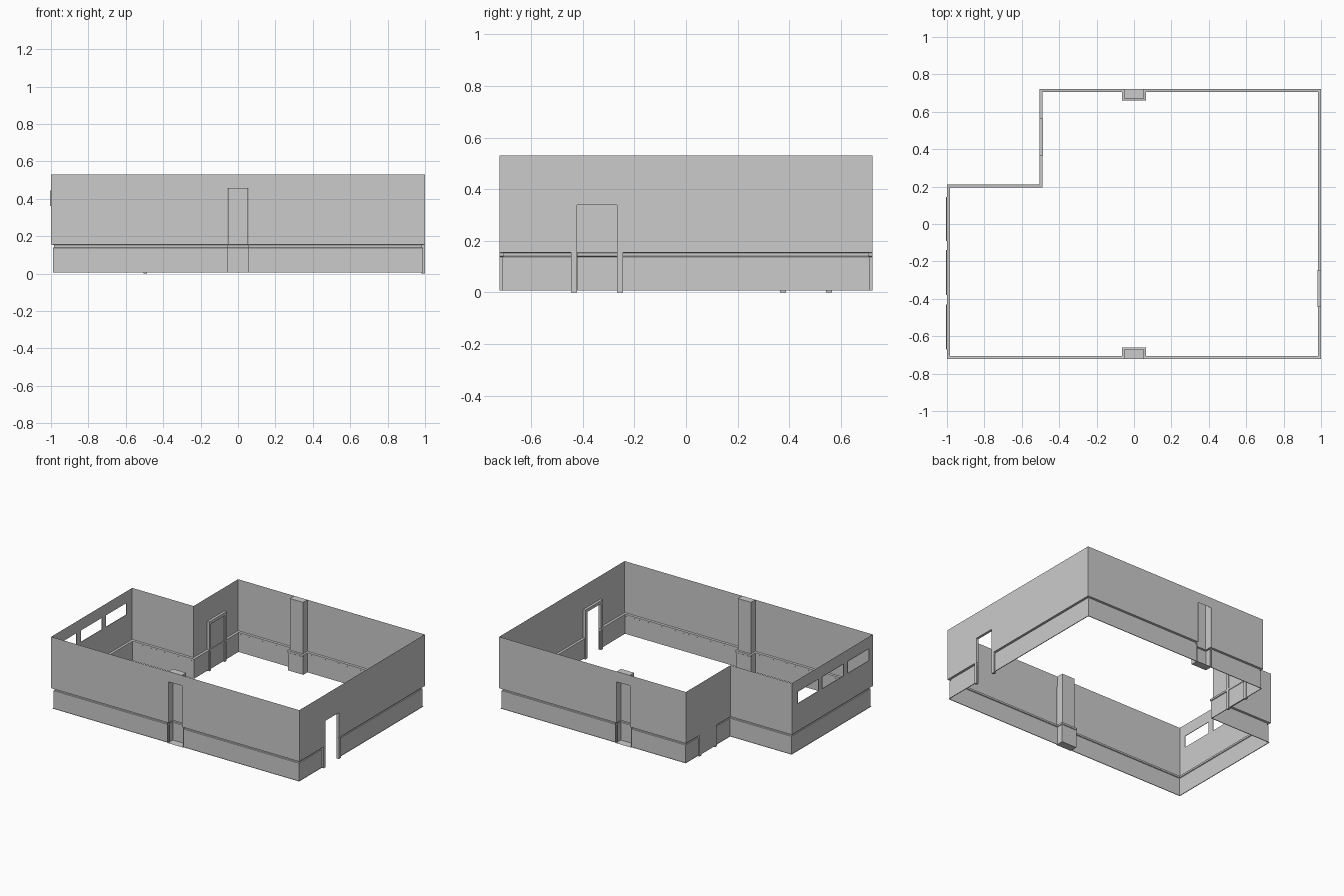
import bpy, bmesh
from mathutils import Vector

if "Cube" in bpy.data.objects:
    bpy.data.objects.remove(bpy.data.objects["Cube"])

TOP, X, Y = 0.53, 1.0, 0.722


def finish(name, bm):
    me = bpy.data.meshes.new(name)
    bm.to_mesh(me)
    bm.free()
    ob = bpy.data.objects.new(name, me)
    bpy.context.collection.objects.link(ob)
    return ob


def sweep(name, path, profile, closed, holes=()):
    """Sweep (inward offset, z) profile along an axis-aligned path, skipping faces in holes."""
    pts = [Vector(p) for p in path]
    n = len(pts)
    segs = n if closed else n - 1
    norms = []
    for i in range(segs):
        d = (pts[(i + 1) % n] - pts[i]).normalized()
        norms.append(Vector((-d.y, d.x)))
    bm = bmesh.new()
    rows = []
    for i, p in enumerate(pts):
        a = norms[i - 1] if (closed or i > 0) else norms[0]
        b = norms[i] if i < segs else norms[-1]
        m = a if a.dot(b) > 0.9 else a + b
        rows.append([bm.verts.new((*(p + m * o), z)) for o, z in profile])
    for i in range(segs):
        mid = (pts[i] + pts[(i + 1) % n]) / 2
        for k in range(len(profile) - 1):
            zc = (profile[k][1] + profile[k + 1][1]) / 2
            if any(x0 < mid.x < x1 and y0 < mid.y < y1 and z0 < zc < z1
                   for x0, x1, y0, y1, z0, z1 in holes):
                continue
            r, s = rows[i], rows[(i + 1) % n]
            bm.faces.new((r[k], s[k], s[k + 1], r[k + 1]))
    loose = [v for v in bm.verts if not v.link_faces]
    bmesh.ops.delete(bm, geom=loose, context='VERTS')
    return finish(name, bm), rows


def box(name, x0, x1, y0, y1, z0, z1):
    bm = bmesh.new()
    bmesh.ops.create_cube(bm, size=1)
    for v in bm.verts:
        v.co = ((x0 + x1) / 2 + v.co.x * (x1 - x0),
                (y0 + y1) / 2 + v.co.y * (y1 - y0),
                (z0 + z1) / 2 + v.co.z * (z1 - z0))
    return finish(name, bm)


# Wall section: upper wall, chair rail, wainscot, bottom lip
lower = [(0, 0.155), (0.015, 0.153), (0.015, 0.14), (0.01, 0.137),
         (0.01, 0.007), (0.005, 0.007)]
wall_profile = [(0, TOP), (0, 0.455), (0, 0.445), (0, 0.36)] + lower

# Room outline, counterclockwise, with stops at every opening
door = (-0.445, -0.42, -0.268, -0.245)
windows = [(-0.67, -0.43), (-0.38, -0.14), (-0.09, 0.145)]
P = 0.055
path = [(-X, -Y), (-P, -Y), (P, -Y), (X, -Y)]
path += [(X, y) for y in door]
path += [(X, Y), (P, Y), (-P, Y), (-0.505, Y), (-0.505, 0.21), (-X, 0.21)]
path += [(-X, y) for w in reversed(windows) for y in reversed(w)]

holes = [(-P, P, -1, -0.7, 0, 0.455), (-P, P, 0.7, 1, 0, 0.455),
         (0.9, 1.1, door[0], door[3], 0.155, 0.36),
         (0.9, 1.1, door[1], door[2], 0, 0.155)]
holes += [(-1.1, -0.9, a, b, 0.36, 0.445) for a, b in windows]
sweep("room_walls", path, wall_profile, True, holes)

# Hollow pilasters on the front and back walls, with cap and base
pil_profile = [(0, TOP)] + [(o * 0.8, z) for o, z in lower[:-1]]
for name, s in (("front_pilaster", -1), ("back_pilaster", 1)):
    w, yi = 0.053, s * 0.672
    pil = [(-w, s * Y), (-w, yi), (w, yi), (w, s * Y)]
    if s < 0:
        pil.reverse()
    # path turns so that its left side faces the room
    pil = pil[::-1]
    ob, _ = sweep(name, pil, pil_profile, False)
    bm = bmesh.new()
    bm.from_mesh(ob.data)
    for z in (TOP, 0.007):
        ring = [v for v in bm.verts if abs(v.co.z - z) < 1e-5]
        ring.sort(key=lambda v: (v.co.x > 0, abs(v.co.y) if v.co.x > 0 else -abs(v.co.y)))
        bm.faces.new(ring)
    bm.to_mesh(ob.data)
    bm.free()


# Door casings: two jambs and a head
def casing(name, x0, x1, ya, yb, t=0.022, h=0.36):
    box(name + "_left_jamb", x0, x1, ya, ya + t, 0, h - t)
    box(name + "_right_jamb", x0, x1, yb - t, yb, 0, h - t)
    box(name + "_head", x0, x1, ya, yb, h - t, h)


casing("open_door", X - 0.018, X, door[0], door[3])
casing("closed_door", -0.505, -0.487, 0.365, 0.565)
box("closed_door_panel", -0.503, -0.493, 0.387, 0.543, 0.007, 0.338)

# Shallow window reveals on the left wall
for i, (a, b) in enumerate(windows):
    bm = bmesh.new()
    loops = [[bm.verts.new((x, y, z)) for y, z in
              ((a, 0.36), (b, 0.36), (b, 0.445), (a, 0.445))] for x in (-X, -X - 0.004)]
    for k in range(4):
        j = (k + 1) % 4
        bm.faces.new((loops[0][k], loops[0][j], loops[1][j], loops[1][k]))
    finish(f"window_reveal_{i + 1}", bm)
